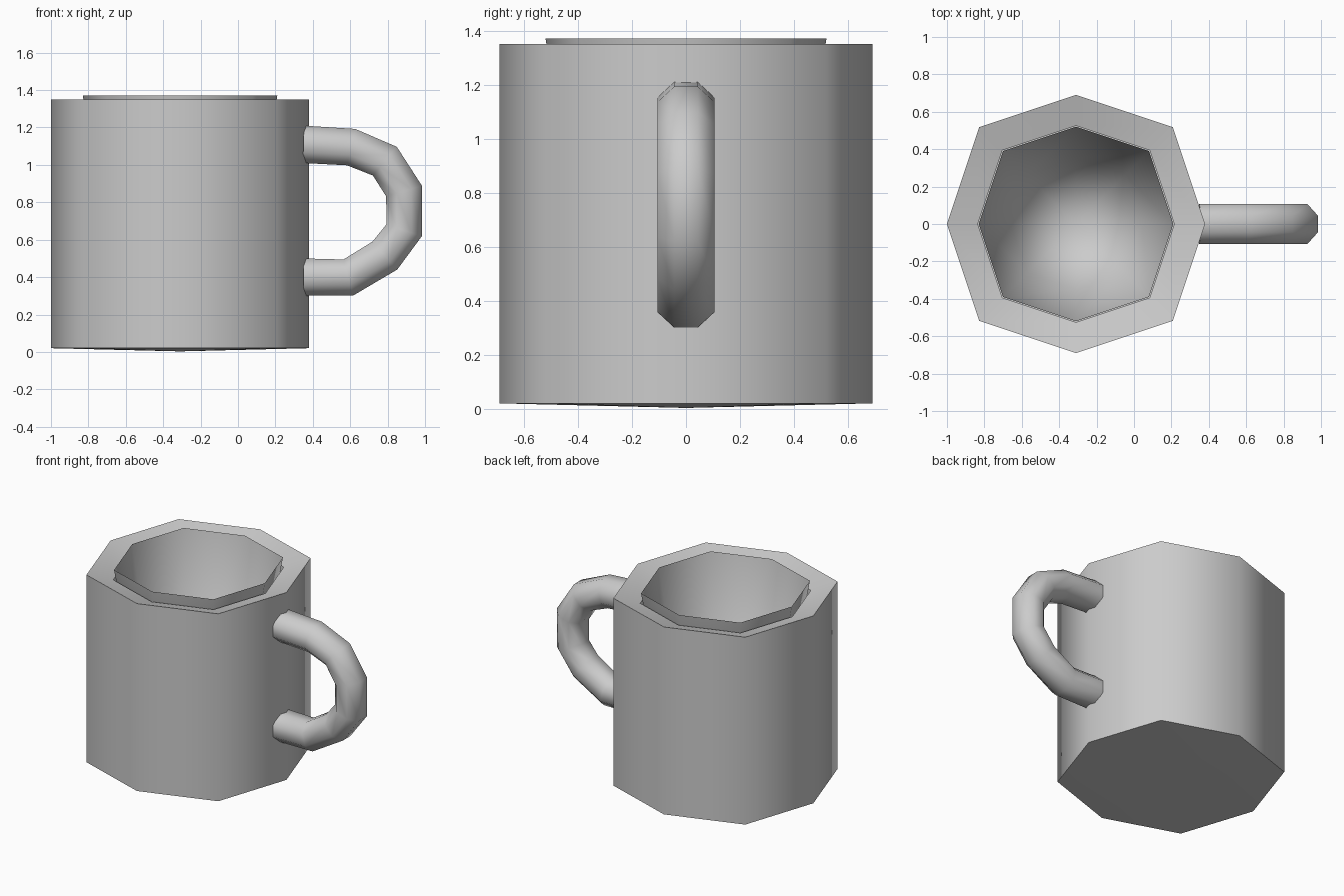
import bpy, bmesh, math
from mathutils import Vector

if "Cube" in bpy.data.objects:
    bpy.data.objects.remove(bpy.data.objects["Cube"])

CX = -0.31  # axis of the cup


def oct_ring(r, z):
    """Eight-sided ring whose diagonal corners sit at 0.75 r."""
    d = 0.75 * r
    xy = [(r, 0), (d, d), (0, r), (-d, d), (-r, 0), (-d, -d), (0, -r), (d, -d)]
    return [Vector((CX + x, y, z)) for x, y in xy]


def loft(name, rings, start=None, end=None, angle=60):
    """Skin successive rings; start / end are optional closing points."""
    bm = bmesh.new()
    loops = [[bm.verts.new(p) for p in ring] for ring in rings]
    n = len(loops[0])
    for a, b in zip(loops, loops[1:]):
        for i in range(n):
            j = (i + 1) % n
            bm.faces.new((a[i], a[j], b[j], b[i]))
    for tip, loop, flip in ((start, loops[0], True), (end, loops[-1], False)):
        if tip is None:
            continue
        v = bm.verts.new(tip)
        for i in range(n):
            f = [loop[i], loop[(i + 1) % n], v]
            bm.faces.new(f[::-1] if flip else f)
    me = bpy.data.meshes.new(name)
    bm.to_mesh(me)
    bm.free()
    ob = bpy.data.objects.new(name, me)
    bpy.context.collection.objects.link(ob)
    bpy.ops.object.select_all(action='DESELECT')
    ob.select_set(True)
    bpy.context.view_layer.objects.active = ob
    bpy.ops.object.shade_smooth_by_angle(angle=math.radians(angle))
    return ob


# Outer wall with slightly domed base and a rim that dips inward
loft("cup_body",
     [oct_ring(0.69, 0.02), oct_ring(0.69, 1.35), oct_ring(0.525, 1.30)],
     start=(CX, 0, 0.003))

# Inner bowl standing just proud of the rim
loft("cup_interior",
     [oct_ring(0.52, 1.37), oct_ring(0.35, 0.38)],
     end=(CX, 0, 0.12))

# Handle: eight-sided tube swept along a bent path in the xz plane
path = [(0.35, 1.11), (0.605, 1.095), (0.785, 1.02), (0.888, 0.86),
        (0.888, 0.65), (0.785, 0.515), (0.59, 0.398), (0.35, 0.40)]
pts = [Vector((x, 0, z)) for x, z in path]
rings = []
for k, p in enumerate(pts):
    t0 = (p - pts[k - 1]).normalized() if k > 0 else Vector((1, 0, 0))
    t1 = (pts[k + 1] - p).normalized() if k < len(pts) - 1 else Vector((-1, 0, 0))
    t = (t0 + t1).normalized()
    side = Vector((0, 1, 0))
    out = side.cross(t) * -1
    ring = []
    for i in range(8):
        a = math.radians(22.5 + 45 * i)
        ring.append(p + out * 0.108 * math.cos(a) + side * 0.115 * math.sin(a))
    rings.append(ring)
handle = loft("handle", rings, start=pts[0], end=pts[-1])
bm = bmesh.new()
bm.from_mesh(handle.data)
bmesh.ops.recalc_face_normals(bm, faces=bm.faces)
bm.to_mesh(handle.data)
bm.free()
